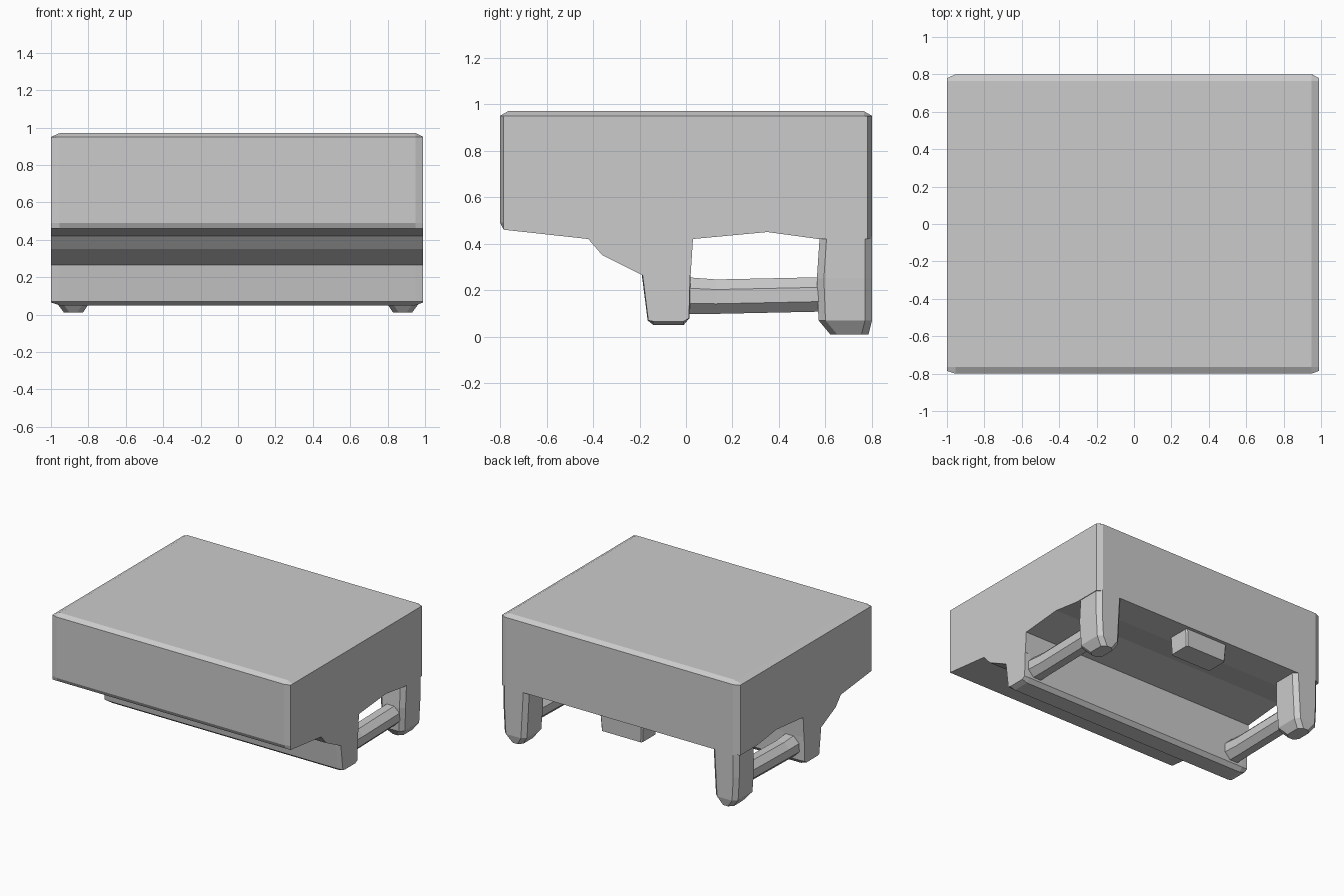
import bpy, bmesh
from math import cos, sin, pi

cube = bpy.data.objects.get("Cube")
if cube:
    bpy.data.objects.remove(cube, do_unlink=True)

grey = bpy.data.materials.new("plain_grey")
grey.use_nodes = True
grey.diffuse_color = (0.6, 0.6, 0.6, 1)
grey.node_tree.nodes["Principled BSDF"].inputs["Base Color"].default_value = (0.6, 0.6, 0.6, 1)


def loft(name, rings):
    """Join equal-length rings of points into a closed solid."""
    bm = bmesh.new()
    loops = [[bm.verts.new(p) for p in ring] for ring in rings]
    n = len(loops[0])
    for a, b in zip(loops, loops[1:]):
        for i in range(n):
            j = (i + 1) % n
            bm.faces.new((a[i], a[j], b[j], b[i]))
    bm.faces.new(loops[0])
    bm.faces.new(loops[-1])
    bmesh.ops.recalc_face_normals(bm, faces=bm.faces)
    mesh = bpy.data.meshes.new(name)
    bm.to_mesh(mesh)
    bm.free()
    mesh.materials.append(grey)
    obj = bpy.data.objects.new(name, mesh)
    bpy.context.collection.objects.link(obj)
    return obj


def box_ring(z, x0, x1, y0, y1, c=0.03):
    """Rectangle at height z with cut corners."""
    return [(x0 + c, y0, z), (x1 - c, y0, z), (x1, y0 + c, z), (x1, y1 - c, z),
            (x1 - c, y1, z), (x0 + c, y1, z), (x0, y1 - c, z), (x0, y0 + c, z)]


def across(name, profile, end):
    """Run a side profile across the width; `end` shapes the chamfered tips."""
    tip = [end(y, z) for y, z in profile]
    stations = [(-1, tip), (-0.955, profile), (0.95, profile), (0.99, tip)]
    return loft(name, [[(x, y, z) for y, z in p] for x, p in stations])


# Main body with its peaked underside and sloping neck
body = [(-0.8, 0.95), (-0.8, 0.49), (-0.785, 0.46), (-0.42, 0.42), (-0.36, 0.35),
        (-0.19, 0.265), (0.02, 0.265), (0.03, 0.42), (0.35, 0.45), (0.57, 0.42),
        (0.8, 0.42), (0.8, 0.95), (0.765, 0.97), (-0.765, 0.97)]
across("body", body, lambda y, z: (max(-0.785, min(0.78, y)), min(z, 0.95)))

# Cross beam under the neck
beam = [(-0.19, 0.265), (-0.165, 0.07), (-0.14, 0.05), (-0.01, 0.05), (0.015, 0.08), (0.02, 0.265)]
across("front_beam", beam, lambda y, z: (y * 0.97 - 0.002, max(z, 0.065)))

# Rear legs and side rails
for side, s in (("left", 1), ("right", -1)):
    leg = [box_ring(0.43, 0.77, 0.985, 0.575, 0.8), box_ring(0.25, 0.78, 0.985, 0.563, 0.8),
           box_ring(0.07, 0.79, 0.975, 0.57, 0.8), box_ring(0.01, 0.83, 0.93, 0.62, 0.785)]
    loft(side + "_leg", [[(s * x, y, z) for x, y, z in r] for r in leg])

    rail = []
    for y, r, h in ((-0.02, 0.085, 0.175), (0.03, 0.085, 0.175), (0.13, 0.08, 0.172), (0.6, 0.08, 0.182)):
        rail.append([(s * (0.88 + r * cos(a)), y, h + r * sin(a))
                     for a in (pi / 8 + k * pi / 4 for k in range(8))])
    loft(side + "_rail", rail)

# Small block hanging below the rear edge
loft("rear_block", [box_ring(0.43, -0.18, 0.18, 0.6, 0.775, 0.01),
                    box_ring(0.29, -0.17, 0.17, 0.6, 0.77, 0.01)])
